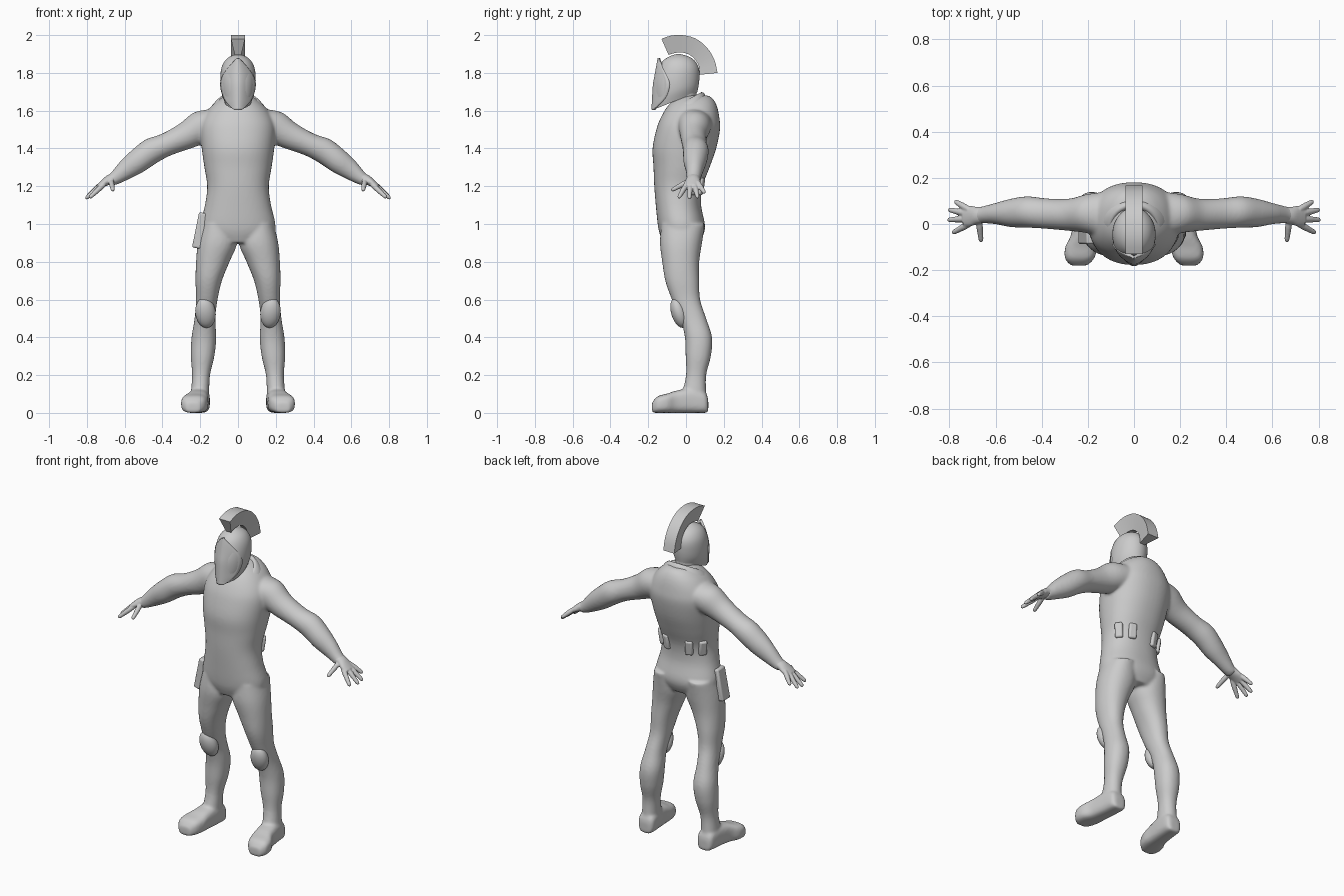
import bpy, bmesh, math
from mathutils import Vector

if "Cube" in bpy.data.objects:
    bpy.data.objects.remove(bpy.data.objects["Cube"])

grey = bpy.data.materials.new("plain grey")
grey.diffuse_color = (0.6, 0.6, 0.6, 1)
grey.use_nodes = True
grey.node_tree.nodes["Principled BSDF"].inputs["Base Color"].default_value = grey.diffuse_color
X, Y, Z = Vector((1, 0, 0)), Vector((0, 1, 0)), Vector((0, 0, 1))


def finish(name, bm, voxel=0, smooth=0, angle=40):
    bmesh.ops.recalc_face_normals(bm, faces=bm.faces)
    me = bpy.data.meshes.new(name)
    bm.to_mesh(me)
    bm.free()
    ob = bpy.data.objects.new(name, me)
    bpy.context.collection.objects.link(ob)
    me.materials.append(grey)
    bpy.ops.object.select_all(action='DESELECT')
    ob.select_set(True)
    bpy.context.view_layer.objects.active = ob
    if voxel:
        m = ob.modifiers.new("blend", 'REMESH')
        m.mode, m.voxel_size, m.use_smooth_shade = 'VOXEL', voxel, True
        s = ob.modifiers.new("soften", 'SMOOTH')
        s.factor, s.iterations = 0.5, smooth
    else:
        bpy.ops.object.shade_smooth_by_angle(angle=math.radians(angle))
    return ob


def spline(rows, steps):
    """Catmull-Rom interpolation of rows of numbers."""
    out = []
    for i in range(len(rows) - 1):
        p = [rows[max(i - 1, 0)], rows[i], rows[i + 1], rows[min(i + 2, len(rows) - 1)]]
        for k in range(steps):
            t = k / steps
            out.append([b + 0.5 * t * (c - a + t * (2*a - 5*b + 4*c - d + t * (3*(b - c) + d - a)))
                        for a, b, c, d in zip(*p)])
    return out + [list(rows[-1])]


def loft(bm, rows, u, v, n=32, power=1.0, steps=4, side=1, shear=None):
    """Rows are (x, y, z, radius along u, radius along v)."""
    def sp(c):
        return math.copysign(abs(c) ** power, c)
    rings = []
    for x, y, z, ru, rv in spline(rows, steps):
        ring = []
        for i in range(n):
            a = 2 * math.pi * i / n
            p = Vector((x, y, z)) + u * ru * sp(math.cos(a)) + v * rv * sp(math.sin(a))
            if shear:
                p.z += shear(p)
            p.x *= side
            ring.append(bm.verts.new(p))
        rings.append(ring)
    for a, b in zip(rings, rings[1:]):
        for i in range(n):
            j = (i + 1) % n
            bm.faces.new((a[i], a[j], b[j], b[i]))
    bm.faces.new(rings[0])
    bm.faces.new(rings[-1])


def upright(rows):
    """(z, x0, x1, y0, y1) extents to loft rows."""
    return [((a + b) / 2, (c + d) / 2, z, (b - a) / 2, (d - c) / 2) for z, a, b, c, d in rows]


# Body suit: torso, legs, boots and arms blended together
torso = [(.90, .12, -.12, .07), (.95, .185, -.14, .095), (1.0, .198, -.15, .10),
         (1.1, .175, -.16, .08), (1.2, .163, -.168, .088), (1.3, .178, -.172, .125),
         (1.4, .192, -.177, .16), (1.5, .20, -.157, .18), (1.56, .185, -.135, .177),
         (1.62, .145, -.10, .165), (1.66, .10, -.06, .145), (1.68, .06, -.02, .12)]
leg = [(1.0, .03, .19, -.13, .10), (.9, .005, .213, -.138, .085), (.8, .045, .222, -.126, .07),
       (.7, .085, .225, -.11, .07), (.6, .108, .222, -.075, .075), (.5, .12, .23, -.03, .107),
       (.4, .115, .246, -.006, .138), (.3, .125, .25, -.002, .132), (.2, .148, .243, 0, .107),
       (.1, .153, .25, -.02, .107), (.02, .155, .25, -.02, .11)]
boot = [(.118, .2, .03, .07), (.10, .2, .05, .11), (.03, .205, .055, .13), (-.05, .215, .059, .118),
        (-.10, .228, .07, .102), (-.15, .236, .063, .088), (-.18, .238, .035, .055)]
arm = [(.12, .04, 1.53, .10, .085), (.2, .045, 1.51, .085, .087), (.28, .04, 1.465, .07, .072),
       (.38, .045, 1.42, .066, .062), (.46, .052, 1.385, .068, .069), (.53, .048, 1.335, .062, .066),
       (.6, .045, 1.285, .046, .053), (.655, .04, 1.242, .037, .036), (.68, .037, 1.23, .036, .028)]
across = Vector((.42, 0, .907))
bm = bmesh.new()
loft(bm, upright([(z, -w, w, a, b) for z, w, a, b in torso]), X, Y, 48, .9)
for s in (1, -1):
    loft(bm, upright(leg), X, Y, side=s, power=.92)
    loft(bm, [(x, y, t / 2, w, t / 2) for y, x, w, t in boot], X, Z, side=s, power=.65)
    loft(bm, arm, Y, across, side=s)
finish("body_suit", bm, .008, 8)

# Hands: palm, four fingers and thumb
fingers = [((.72, .065, 1.215), (.775, .098, 1.165)), ((.725, .045, 1.21), (.802, .062, 1.14)),
           ((.725, .022, 1.207), (.805, .018, 1.135)), ((.715, 0, 1.205), (.785, -.038, 1.14)),
           ((.672, .015, 1.228), (.662, -.076, 1.178))]
for s, label in ((1, "left"), (-1, "right")):
    bm = bmesh.new()
    loft(bm, [(.645, .04, 1.25, .035, .028), (.68, .037, 1.235, .037, .026),
              (.71, .034, 1.217, .045, .02), (.738, .032, 1.198, .042, .014)],
         Y, Vector((.55, 0, .83)), 20, side=s)
    for a, b in fingers:
        a, b = Vector(a), Vector(b)
        d = (b - a).normalized()
        u = d.cross(Z).normalized()
        loft(bm, [(*a.lerp(b, t), r, r) for t, r in
                  ((-.1, .013), (.3, .0145), (.65, .0125), (.93, .0105), (1.02, .005))],
             u, d.cross(u), 10, steps=2, side=s)
    finish(label + "_hand", bm, .004, 3)

# Neck and slanted collar
bm = bmesh.new()
loft(bm, [(0, -.005, 1.55, .07, .07), (0, -.01, 1.64, .065, .065), (0, -.01, 1.74, .065, .068)], X, Y)
finish("neck", bm)
bm = bmesh.new()
loft(bm, [(0, -.01, 1.585, .15, .125), (0, -.014, 1.615, .137, .117), (0, -.016, 1.64, .115, .105),
          (0, -.016, 1.645, .10, .09), (0, -.016, 1.63, .085, .08)], X, Y, steps=2,
     shear=lambda p: .55 * (p.y + .015))
finish("collar", bm, angle=50)

# Helmet shell, lower rim dropping toward the chin
shell = [(1.65, .072, -.165, .06), (1.70, .089, -.168, .067), (1.76, .094, -.166, .071),
         (1.82, .089, -.146, .069), (1.86, .072, -.125, .05), (1.885, .045, -.092, .018),
         (1.9, .008, -.05, -.03)]
bm = bmesh.new()
loft(bm, upright([(z, -w, w, a, b) for z, w, a, b in shell]), X, Y, 40,
     shear=lambda p: .4 * (p.y + .06) * max(0, (1.8 - p.z) / .15))
finish("helmet", bm)

# Ridged face guard
guard = spline([(1.605, .022, -.183, .008), (1.64, .06, -.181, .045), (1.68, .083, -.179, .075),
                (1.74, .095, -.175, .085), (1.79, .08, -.166, .06), (1.84, .042, -.157, .026),
                (1.88, .006, -.15, .004)], 3)
bm = bmesh.new()
cols = [i / 8 for i in range(-8, 9)]
grid = [[bm.verts.new((w * t, y + d * abs(t) ** 1.7, z)) for t in cols] for z, w, y, d in guard]
for a, b in zip(grid, grid[1:]):
    for i in range(len(cols) - 1):
        bm.faces.new((a[i], a[i + 1], b[i + 1], b[i]))
ob = finish("face_guard", bm)
m = ob.modifiers.new("thickness", 'SOLIDIFY')
m.thickness, m.offset = .014, -1

# Crest: wedge-shaped fan over the helmet, pairs of outer and inner (y, z)
crest = spline([(-.13, 1.98, -.092, 1.895), (-.08, 1.997, -.06, 1.905), (-.02, 2.0, -.02, 1.908),
                (.05, 1.982, .02, 1.895), (.11, 1.935, .05, 1.868), (.15, 1.87, .068, 1.835),
                (.167, 1.8, .072, 1.79)], 3)
bm = bmesh.new()
rings = [[bm.verts.new(c) for c in ((-.037, a, b), (.037, a, b), (.017, c, d), (-.017, c, d))]
         for a, b, c, d in crest]
for a, b in zip(rings, rings[1:]):
    for i in range(4):
        bm.faces.new((a[i], a[(i + 1) % 4], b[(i + 1) % 4], b[i]))
bm.faces.new(rings[0])
bm.faces.new(rings[-1])
finish("crest", bm)


def padded_box(name, loc, size, rot):
    bpy.ops.mesh.primitive_cube_add(size=1, location=loc, rotation=rot)
    ob = bpy.context.object
    ob.name, ob.scale = name, size
    bpy.ops.object.transform_apply(location=False, rotation=False, scale=True)
    ob.data.materials.append(grey)
    m = ob.modifiers.new("round", 'BEVEL')
    m.width, m.segments = .01, 3
    bpy.ops.object.shade_smooth_by_angle(angle=math.radians(40))


for s, label in ((1, "left"), (-1, "right")):
    # Knee pads
    bpy.ops.mesh.primitive_uv_sphere_add(segments=24, ring_count=14, radius=1,
                                         location=(.172 * s, -.036, .53), rotation=(.3, s * .12, 0))
    ob = bpy.context.object
    ob.name, ob.scale = label + "_knee_pad", (.054, .042, .083)
    ob.data.materials.append(grey)
    bpy.ops.object.shade_smooth()
    # Waist pouches at the back
    padded_box(label + "_inner_pouch", (.075 * s, .075, 1.2), (.045, .035, .09), (-.15, 0, -.35 * s))
    padded_box(label + "_outer_pouch", (.138 * s, .035, 1.2), (.045, .035, .09), (-.15, 0, -.9 * s))

# Thigh holster
padded_box("holster", (-.2, -.05, .965), (.05, .075, .19), (0, .2, 0))
